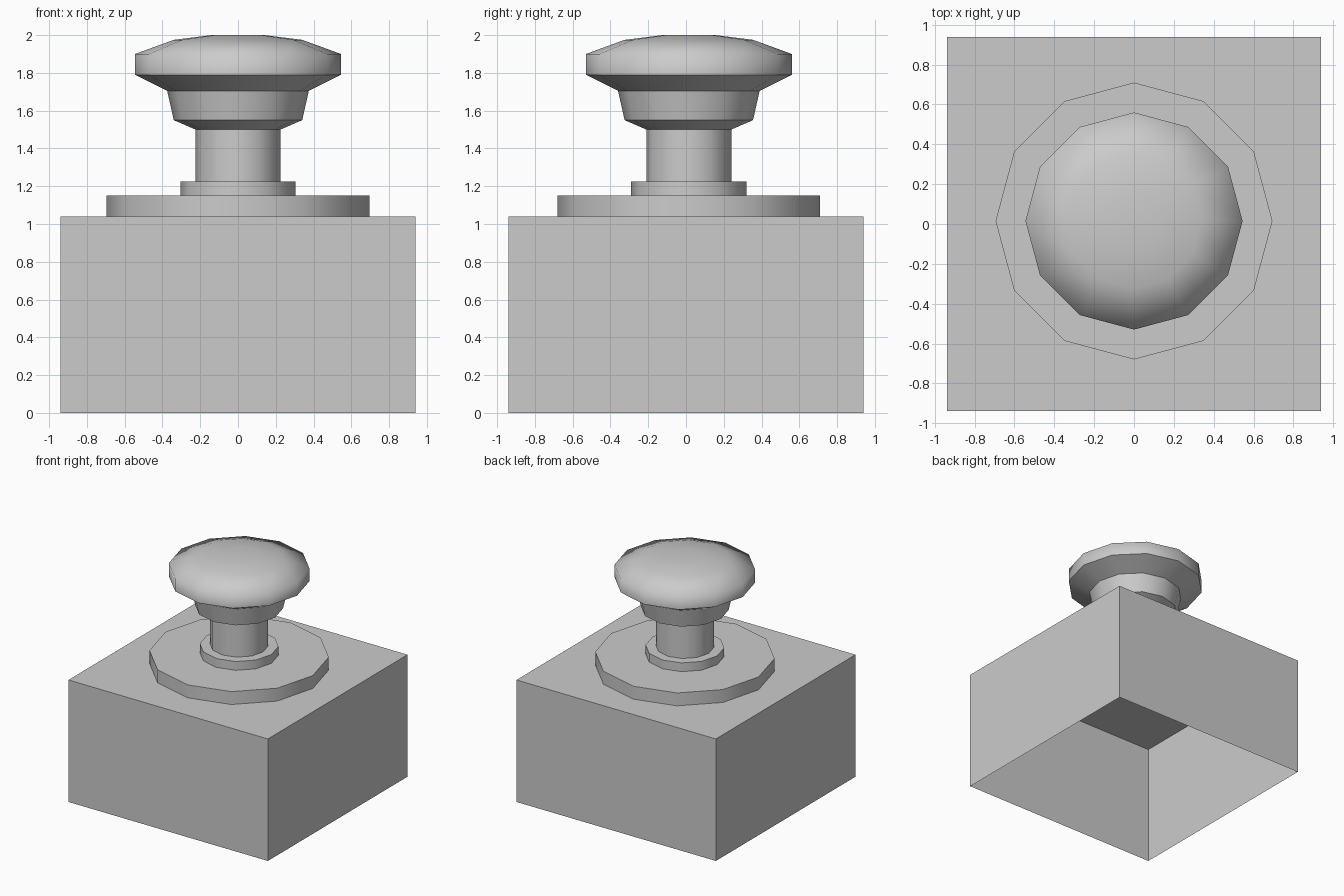
import bpy, bmesh, math

if "Cube" in bpy.data.objects:
    bpy.data.objects.remove(bpy.data.objects["Cube"])

SIDES = 12
CENTRE_Y = 0.015  # the turned parts sit slightly behind the box centre


def finish(name, bm, angle=None):
    bmesh.ops.recalc_face_normals(bm, faces=bm.faces)
    mesh = bpy.data.meshes.new(name)
    bm.to_mesh(mesh)
    bm.free()
    ob = bpy.data.objects.new(name, mesh)
    bpy.context.collection.objects.link(ob)
    if angle:
        bpy.ops.object.select_all(action='DESELECT')
        ob.select_set(True)
        bpy.context.view_layer.objects.active = ob
        bpy.ops.object.shade_smooth_by_angle(angle=math.radians(angle))
    return ob


def lathe(name, profile, angle=40, cap_top=False):
    """Turn a (radius, height) profile into a 12-sided part."""
    bm = bmesh.new()
    rings = []
    for r, z in profile:
        rings.append([bm.verts.new((r * math.sin(2 * math.pi * i / SIDES),
                                    CENTRE_Y + r * math.cos(2 * math.pi * i / SIDES), z))
                      for i in range(SIDES)])
    for a, b in zip(rings, rings[1:]):
        for i in range(SIDES):
            j = (i + 1) % SIDES
            bm.faces.new((a[j], a[i], b[i], b[j]))
    if cap_top:
        bm.faces.new(rings[-1][::-1])
    ob = finish(name, bm, angle)
    # Open shells: make sure the side walls face outward
    p = ob.data.polygons[0]
    if p.normal.x * p.center.x + p.normal.y * (p.center.y - CENTRE_Y) < 0:
        ob.data.flip_normals()
    return ob


# Box body, open underneath
bm = bmesh.new()
bmesh.ops.create_cube(bm, size=1)
bmesh.ops.scale(bm, vec=(1.88, 1.88, 1.04), verts=bm.verts)
bmesh.ops.translate(bm, vec=(0, 0, 0.52), verts=bm.verts)
bm.normal_update()
bmesh.ops.delete(bm, geom=[f for f in bm.faces if f.normal.z < -0.5], context='FACES_ONLY')
finish("box_body", bm)

# Wide disc, collar and stem
lathe("base_disc", [(0.695, 1.04), (0.695, 1.15), (0.305, 1.15)])
lathe("collar", [(0.305, 1.15), (0.305, 1.225), (0.225, 1.225)])
lathe("stem", [(0.225, 1.225), (0.225, 1.50)])

# Flared neck and underside of the knob
lathe("knob_neck", [(0.225, 1.50), (0.34, 1.55), (0.375, 1.705), (0.545, 1.79)])

# Rounded knob cap
lathe("knob_cap", [(0.545, 1.79), (0.545, 1.90), (0.34, 1.975), (0.14, 2.0)],
      angle=80, cap_top=True)
